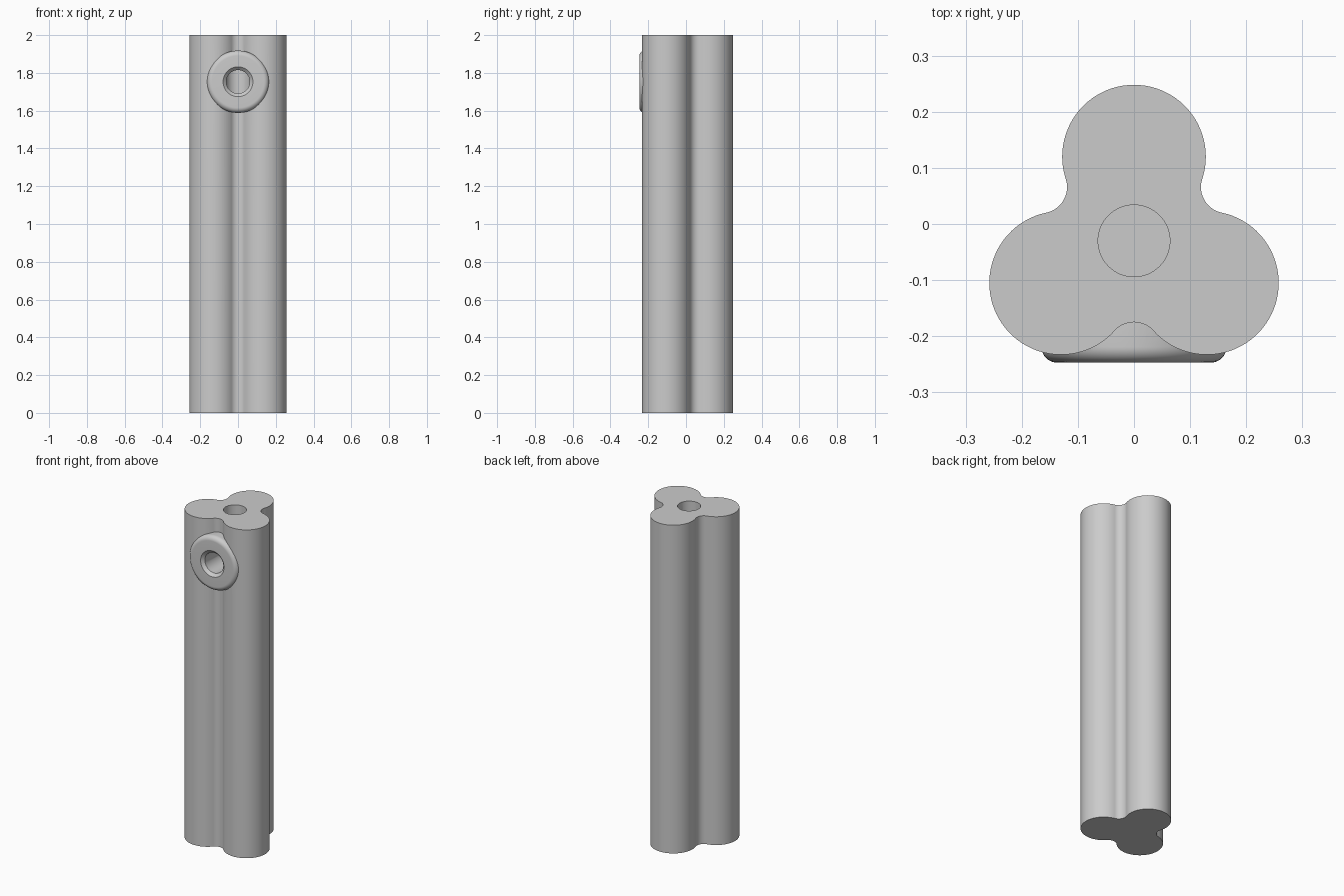
import bpy, bmesh
from math import sin, cos, tau, radians, atan2
from mathutils import Vector, Matrix

if "Cube" in bpy.data.objects:
    bpy.data.objects.remove(bpy.data.objects["Cube"])

GREY = (0.6, 0.6, 0.6, 1)
mat = bpy.data.materials.new("plain grey")
mat.use_nodes = True
mat.diffuse_color = GREY
mat.node_tree.nodes["Principled BSDF"].inputs["Base Color"].default_value = GREY

AXIS = Vector((0, -0.03))      # centre of the three lobes
HEIGHT = 2.0
PORT_Z = 1.753
LOBE_R, LOBE_D = 0.128, 0.15   # lobe radius and distance from the axis
FILLET_R, FILLET_D = 0.047, 0.192
BORE_R = 0.064


def finish(name, bm):
    bmesh.ops.recalc_face_normals(bm, faces=bm.faces)
    mesh = bpy.data.meshes.new(name)
    bm.to_mesh(mesh)
    bm.free()
    mesh.materials.append(mat)
    obj = bpy.data.objects.new(name, mesh)
    bpy.context.collection.objects.link(obj)
    return obj


def prism(name, outline, z0, z1):
    bm = bmesh.new()
    face = bm.faces.new([bm.verts.new((p.x, p.y, z0)) for p in outline])
    top = bmesh.ops.extrude_face_region(bm, geom=[face])["geom"]
    verts = [v for v in top if isinstance(v, bmesh.types.BMVert)]
    bmesh.ops.translate(bm, verts=verts, vec=(0, 0, z1 - z0))
    return finish(name, bm)


def lathe(name, profile, steps=96):
    """Spin (radius, y) points about the horizontal port axis."""
    bm = bmesh.new()
    verts = [bm.verts.new((r, y, PORT_Z)) for r, y in profile]
    edges = [bm.edges.new(pair) for pair in zip(verts, verts[1:])]
    bmesh.ops.spin(bm, geom=verts + edges, cent=(0, 0, PORT_Z), axis=(0, 1, 0),
                   angle=tau, steps=steps)
    bmesh.ops.remove_doubles(bm, verts=bm.verts, dist=1e-5)
    return finish(name, bm)


def polar(radius, angle):
    return Vector((radius * cos(angle), radius * sin(angle)))


def arc(centre, radius, start, end, count):
    return [centre + polar(radius, start + (end - start) * i / count)
            for i in range(count + 1)]


def combine(target, tool, operation):
    tool.hide_render = True
    mod = target.modifiers.new(operation.lower(), "BOOLEAN")
    mod.object, mod.operation, mod.solver = tool, operation, "EXACT"
    bpy.context.view_layer.objects.active = target
    bpy.ops.object.modifier_apply(modifier=mod.name)
    bpy.data.objects.remove(tool)


# Three round lobes joined by concave fillets
lobe = Vector((LOBE_D, 0))
valley = polar(FILLET_D, tau / 6)
link = valley - lobe
reach = atan2(link.y, link.x)
third = arc(lobe, LOBE_R, -reach, reach, 48)
third += arc(valley, FILLET_R, reach - tau / 2, tau / 3 - reach - tau / 2, 14)[1:-1]
outline = []
for k in range(3):
    turn = Matrix.Rotation(tau / 4 + k * tau / 3, 2)
    outline += [AXIS + turn @ p for p in third]
body = prism("column_body", outline, 0, HEIGHT)

# Rounded boss around the front port
edge = arc(Vector((0.137, -0.219)), 0.028, 0, -tau / 4, 10)
boss = lathe("port_boss", [(0, -0.1), (0.165, -0.1)] + [tuple(p) for p in edge] + [(0, -0.247)])
combine(body, boss, "UNION")

# Vertical bore from the top, meeting the chamfered front port
bore = prism("bore_cutter", arc(AXIS, BORE_R, 0, tau, 64)[:-1], 1.66, HEIGHT + 0.1)
combine(body, bore, "DIFFERENCE")
port = lathe("port_cutter", [(0, -0.03), (0.062, -0.03), (0.062, -0.23),
                             (0.079, -0.247), (0.079, -0.3), (0, -0.3)], 64)
combine(body, port, "DIFFERENCE")

# Smooth curved walls, crisp rims
bpy.ops.object.select_all(action="DESELECT")
body.select_set(True)
bpy.context.view_layer.objects.active = body
bpy.ops.object.shade_smooth_by_angle(angle=radians(30))
